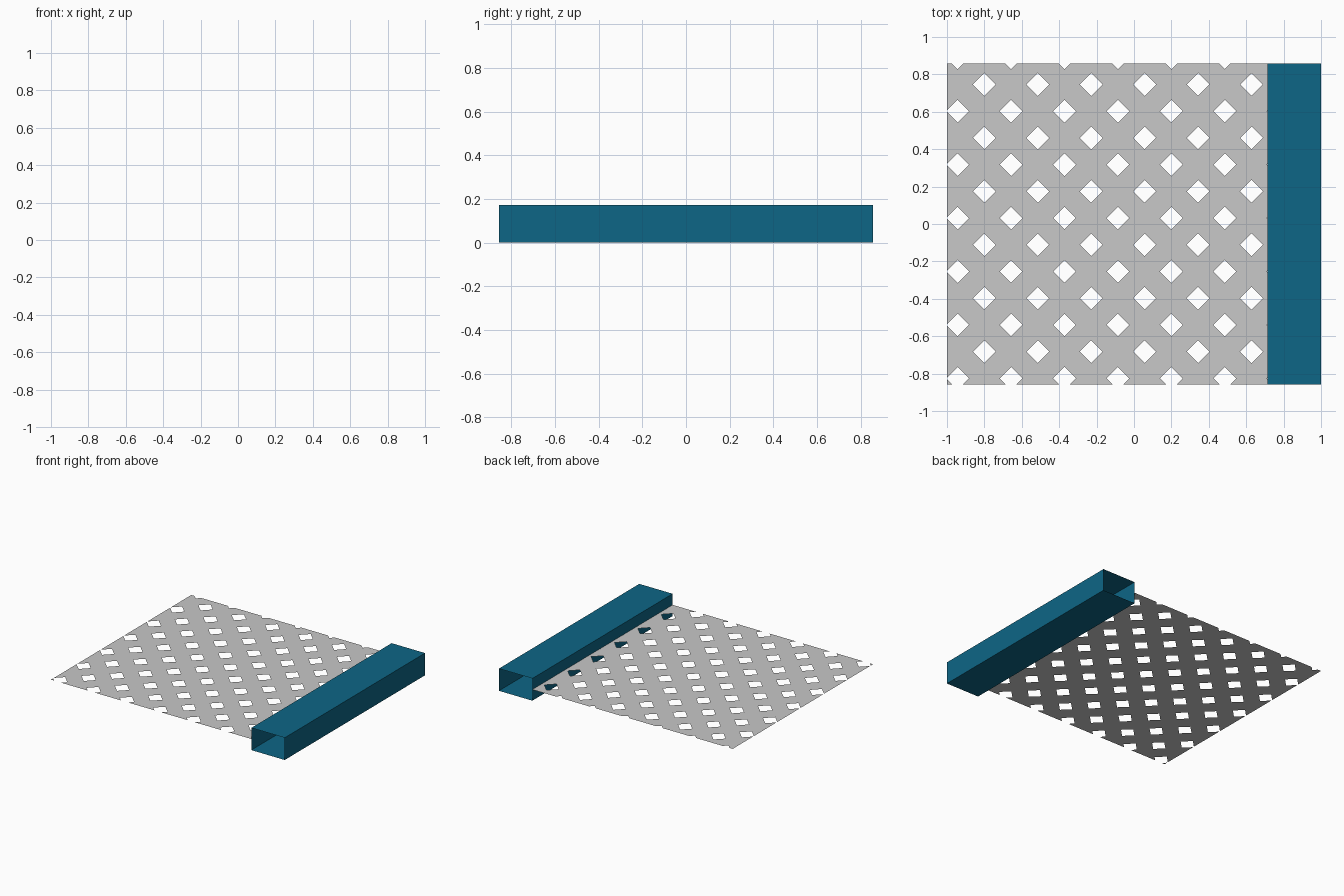
import bpy, bmesh, math
from mathutils import Vector

if "Cube" in bpy.data.objects:
    bpy.data.objects.remove(bpy.data.objects["Cube"])

HALF = 6 / 7            # half depth of sheet and tube
EDGE = 5 / 7            # where the sheet meets the tube
HEIGHT = 0.172          # tube height
PITCH = 2 / 7           # spacing of the diagonal hole lattice
R = 0.061               # half diagonal of each hole
HX, HY = 0.057, 0.746   # centre of one reference hole


def material(name, rgb):
    m = bpy.data.materials.new(name)
    m.diffuse_color = (*rgb, 1)
    m.use_nodes = True
    m.node_tree.nodes["Principled BSDF"].inputs["Base Color"].default_value = m.diffuse_color
    return m


def make_object(name, bm, mat):
    me = bpy.data.meshes.new(name)
    bm.to_mesh(me)
    bm.free()
    me.materials.append(mat)
    ob = bpy.data.objects.new(name, me)
    bpy.context.collection.objects.link(ob)
    return ob


grey = material("light_grey", (0.578, 0.578, 0.578))
blue = material("deep_blue", (0.004, 0.133, 0.238))

# Perforated sheet: slice a plane along both diagonals, then drop the hole cells
bm = bmesh.new()
z = HEIGHT / 2
bm.faces.new([bm.verts.new((x, y, z)) for x, y in
              ((-1, -HALF), (EDGE, -HALF), (EDGE, HALF), (-1, HALF))])
for s in (1, -1):
    base = HX + s * HY
    for k in range(-12, 13):
        for side in (-R, R):
            c = base + k * PITCH + side
            bmesh.ops.bisect_plane(
                bm, geom=bm.verts[:] + bm.edges[:] + bm.faces[:], dist=1e-6,
                plane_co=Vector((c, 0, z)), plane_no=Vector((1, s, 0)).normalized())


def in_hole(f):
    p = f.calc_center_median()
    for s in (1, -1):
        d = (p.x + s * p.y - HX - s * HY) / PITCH
        if abs(d - round(d)) * PITCH > R:
            return False
    return True


bmesh.ops.delete(bm, geom=[f for f in bm.faces if in_hole(f)], context='FACES')
make_object("perforated_sheet", bm, grey)

# Open-ended square tube along the right edge
bm = bmesh.new()
profile = ((EDGE, 0), (1, 0), (1, HEIGHT), (EDGE, HEIGHT))
front, back = ([bm.verts.new((x, y, h)) for x, h in profile] for y in (-HALF, HALF))
for i in range(4):
    j = (i + 1) % 4
    bm.faces.new((front[i], front[j], back[j], back[i]))
bmesh.ops.recalc_face_normals(bm, faces=bm.faces[:])
make_object("edge_tube", bm, blue)
